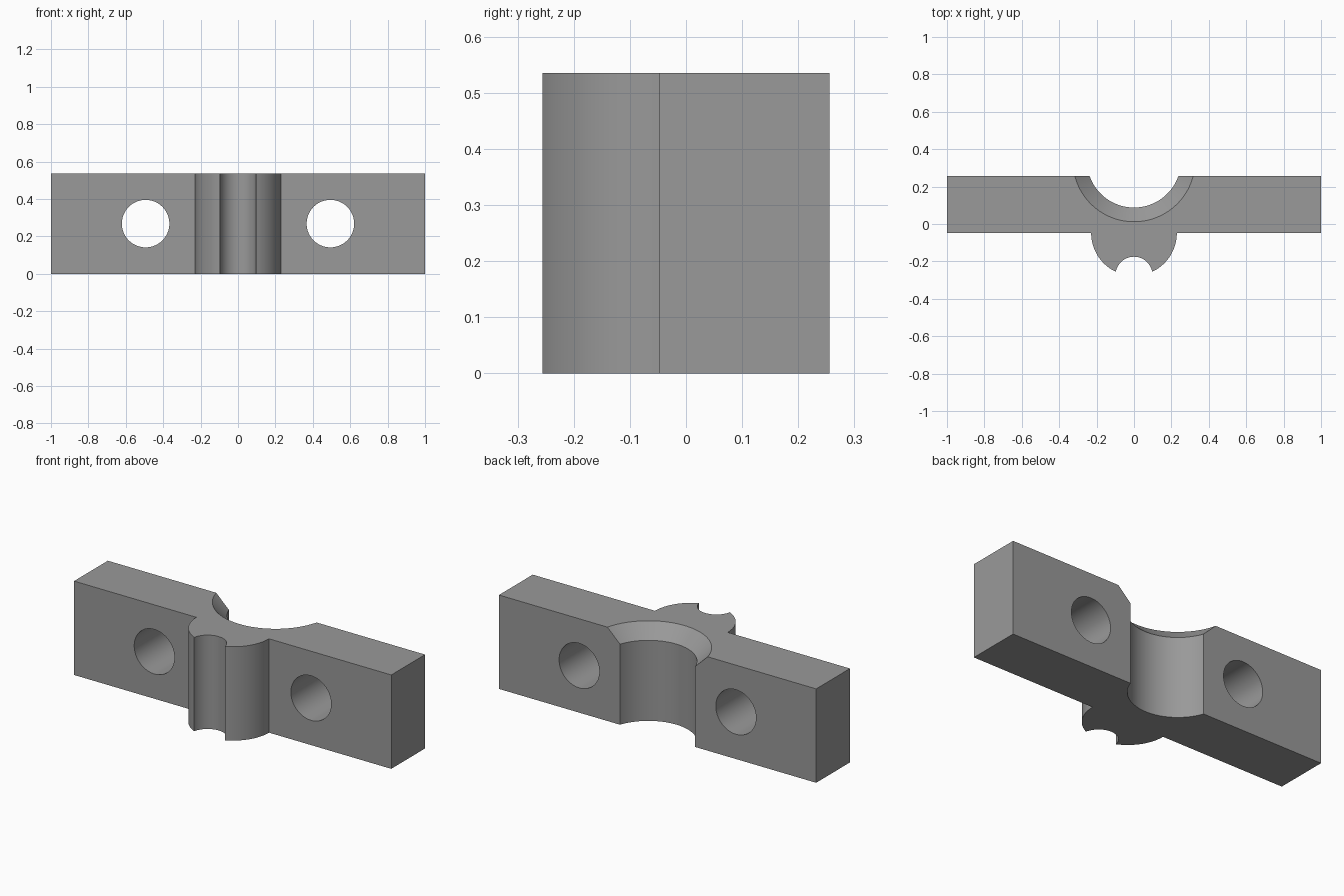
import bpy, bmesh
from math import sin, cos, pi, asin, atan2

if "Cube" in bpy.data.objects:
    bpy.data.objects.remove(bpy.data.objects["Cube"])

H = 0.535                    # height of the clamp
BACK, FRONT = 0.256, -0.048  # plate faces in y
BOSS_R = 0.229
GROOVE_R, GROOVE_Y = 0.099, -0.274
BORE_R, BORE_Y, CHAMFER = 0.251, 0.339, 0.076
HOLE_R, HOLE_X, HOLE_Z = 0.127, 0.494, 0.268

grey = bpy.data.materials.new("mid grey")
grey.diffuse_color = (0.32, 0.32, 0.32, 1)
grey.use_nodes = True
grey.node_tree.nodes["Principled BSDF"].inputs["Base Color"].default_value = grey.diffuse_color


def arc(cx, cy, r, a0, a1, n):
    return [(cx + r * cos(a0 + (a1 - a0) * i / n),
             cy + r * sin(a0 + (a1 - a0) * i / n)) for i in range(n + 1)]


def finish(bm, name):
    bmesh.ops.recalc_face_normals(bm, faces=bm.faces[:])
    mesh = bpy.data.meshes.new(name)
    bm.to_mesh(mesh)
    bm.free()
    mesh.materials.append(grey)
    ob = bpy.data.objects.new(name, mesh)
    bpy.context.collection.objects.link(ob)
    return ob


def lathe(name, rings, place, n=128):
    """Closed solid from (radius, height) rings; place maps local to world."""
    bm = bmesh.new()
    loops = [[bm.verts.new(place(r * cos(2 * pi * i / n), r * sin(2 * pi * i / n), h))
              for i in range(n)] for r, h in rings]
    for a, b in zip(loops, loops[1:]):
        for i in range(n):
            j = (i + 1) % n
            bm.faces.new((a[i], a[j], b[j], b[i]))
    bm.faces.new(loops[0])
    bm.faces.new(loops[-1])
    return finish(bm, name)


# Clamp body: plate with a rounded, grooved boss on the front
tip_x = 0.097
tip = asin(tip_x / BOSS_R)
tip_y = FRONT - BOSS_R * cos(tip)
g = atan2(tip_y - GROOVE_Y, tip_x)
outline = [(-1, BACK), (-1, FRONT)]
outline += arc(0, FRONT, BOSS_R, pi, 1.5 * pi - tip, 24)
outline += arc(0, GROOVE_Y, GROOVE_R, pi - g, g, 28)[1:-1]
outline += arc(0, FRONT, BOSS_R, 1.5 * pi + tip, 2 * pi, 24)
outline += [(1, FRONT), (1, BACK)]

bm = bmesh.new()
base = bm.faces.new([bm.verts.new((x, y, 0)) for x, y in outline])
top = bmesh.ops.extrude_face_region(bm, geom=[base])["geom"]
bmesh.ops.translate(bm, vec=(0, 0, H),
                    verts=[v for v in top if isinstance(v, bmesh.types.BMVert)])
body = finish(bm, "clamp_body")

# Cutters: chamfered half bore at the back, two bolt holes through the plate
cutters = [lathe("bore_cutter",
                 [(BORE_R, -0.1), (BORE_R, H - CHAMFER), (BORE_R + CHAMFER + 0.05, H + 0.05)],
                 lambda u, v, h: (u, v + BORE_Y, h))]
for side in (-1, 1):
    cutters.append(lathe("bolt_hole_cutter", [(HOLE_R, FRONT - 0.1), (HOLE_R, BACK + 0.1)],
                         lambda u, v, h: (u + side * HOLE_X, h, v + HOLE_Z), 64))

bpy.context.view_layer.objects.active = body
body.select_set(True)
for cutter in cutters:
    cutter.hide_render = True
    mod = body.modifiers.new("cut", 'BOOLEAN')
    mod.operation, mod.solver, mod.object = 'DIFFERENCE', 'EXACT', cutter
    bpy.ops.object.modifier_apply(modifier=mod.name)
    bpy.data.objects.remove(cutter)

bpy.ops.object.shade_smooth_by_angle(angle=pi / 6)
